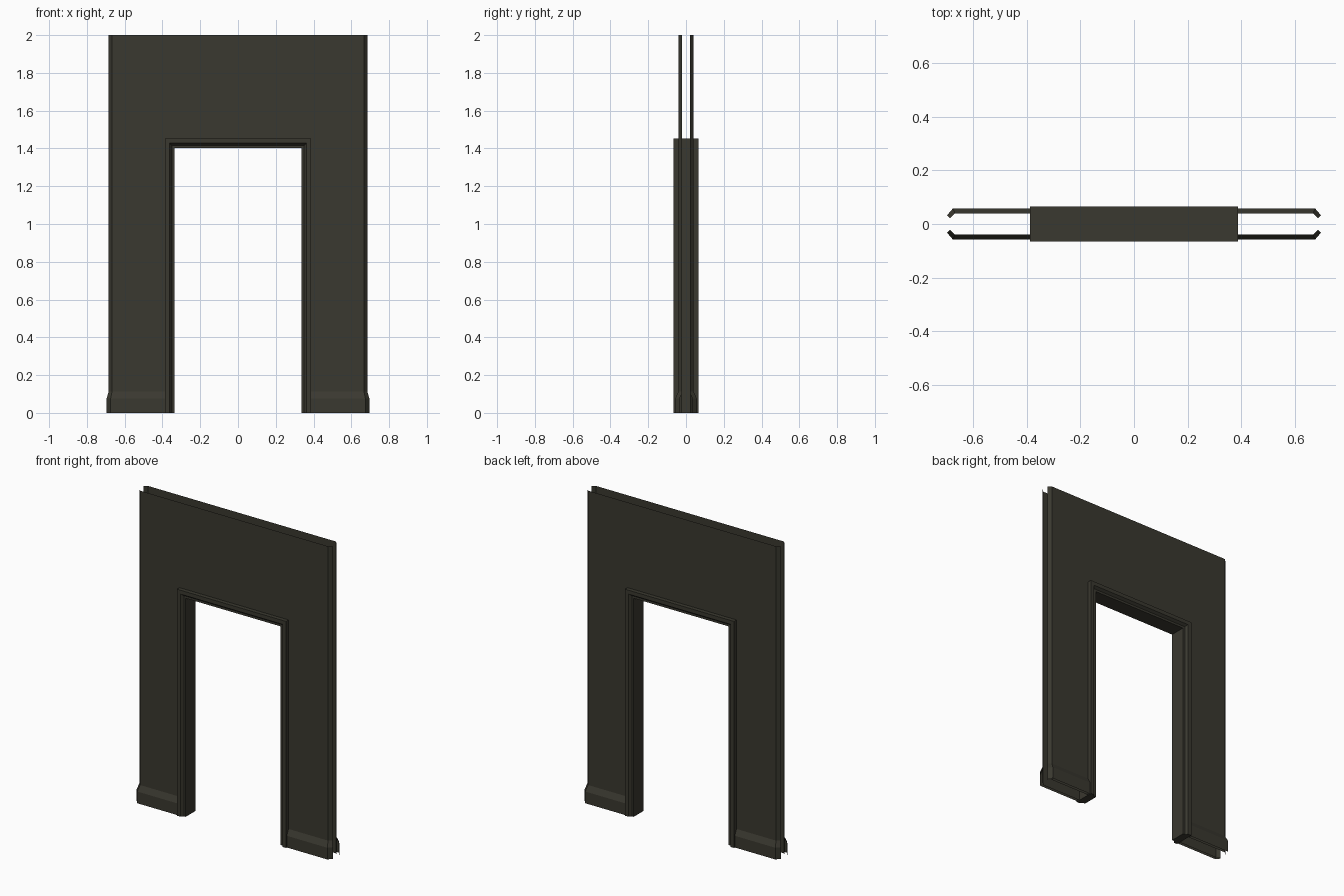
import bpy, bmesh

if "Cube" in bpy.data.objects:
    bpy.data.objects.remove(bpy.data.objects["Cube"])

olive = bpy.data.materials.new("dark_olive")
olive.diffuse_color = (0.042, 0.040, 0.029, 1)
olive.use_nodes = True
olive.node_tree.nodes["Principled BSDF"].inputs["Base Color"].default_value = olive.diffuse_color

TOP = 2.0
DOOR_X, DOOR_Z = 0.387, 1.453      # outer edge of the door frame
SKIN_Y = 0.04                      # half depth of the wall
BEND_X, END_X, END_Y = 0.667, 0.685, 0.022


def make(name, verts, faces, closed=False):
    mesh = bpy.data.meshes.new(name)
    mesh.from_pydata(verts, [], faces)
    if closed:
        bm = bmesh.new()
        bm.from_mesh(mesh)
        bmesh.ops.recalc_face_normals(bm, faces=bm.faces)
        bm.to_mesh(mesh)
        bm.free()
    mesh.materials.append(olive)
    obj = bpy.data.objects.new(name, mesh)
    bpy.context.collection.objects.link(obj)
    return obj


def grid_faces(cols, rows, flip=False, skip=()):
    faces = []
    for r in range(rows - 1):
        for c in range(cols - 1):
            if (c, r) in skip:
                continue
            a = r * cols + c
            f = (a, a + 1, a + cols + 1, a + cols)
            faces.append(f[::-1] if flip else f)
    return faces


# Wall skins: thin sheets with bent side edges and a door opening
path = [(-END_X, END_Y), (-BEND_X, SKIN_Y), (-DOOR_X, SKIN_Y),
        (DOOR_X, SKIN_Y), (BEND_X, SKIN_Y), (END_X, END_Y)]
for side, sy in (("front", -1), ("back", 1)):
    verts = [(x, sy * y, z) for z in (0, DOOR_Z, TOP) for x, y in path]
    make(f"wall_skin_{side}", verts, grid_faces(6, 3, sy > 0, {(2, 0)}))

# Skirting boards: offset from the skin, sloping back to it at the top
for side, sy in (("front", -1), ("back", 1)):
    for hand, sx in (("left", -1), ("right", 1)):
        verts = []
        for z, o in ((0, 0.018), (0.075, 0.018), (0.112, 0.0)):
            for x, y in ((DOOR_X - 0.01, SKIN_Y + o),
                         (BEND_X + 0.414 * o, SKIN_Y + o),
                         (END_X + 0.6 * o, END_Y + 0.6 * o)):
                verts.append((sx * x, sy * y, z))
        make(f"skirting_{side}_{hand}", verts, grid_faces(3, 3, sx * sy > 0))

# Door frame: moulded profile swept up, across and down
half = [(0.0, -0.066), (0.025, -0.066), (0.037, -0.05), (0.051, -0.05)]
profile = half + [(d, -y) for d, y in reversed(half)]
n = len(profile)
verts = []
for sx, high in ((-1, False), (-1, True), (1, True), (1, False)):
    for d, y in profile:
        verts.append((sx * (DOOR_X - d), y, DOOR_Z - d if high else 0))
faces = [(s * n + i, s * n + (i + 1) % n, (s + 1) * n + (i + 1) % n, (s + 1) * n + i)
         for s in range(3) for i in range(n)]
faces += [tuple(range(n)), tuple(range(3 * n, 4 * n))]
make("door_frame", verts, faces, closed=True)
